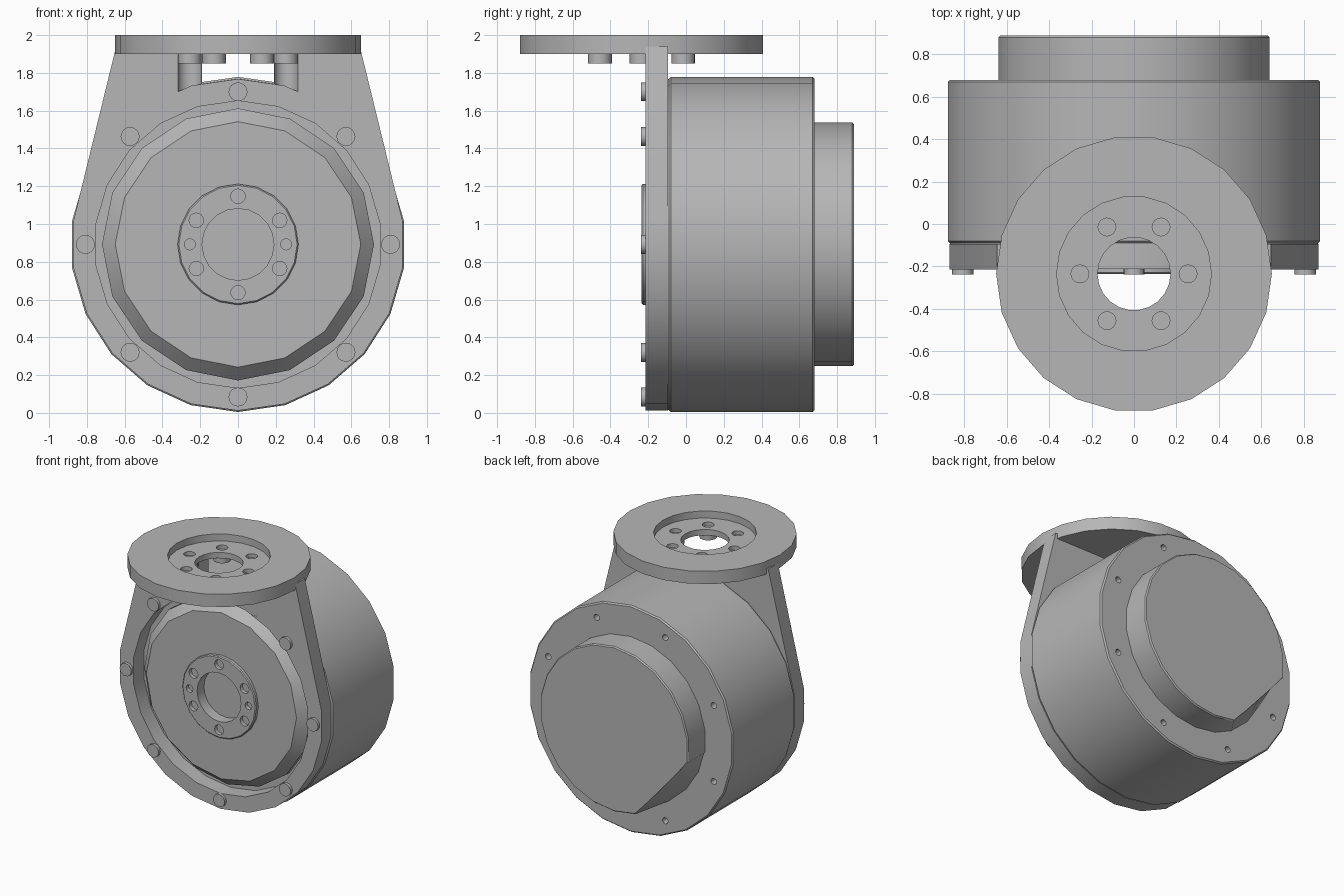
import bpy, bmesh, math
from mathutils import Matrix, Vector

if "Cube" in bpy.data.objects:
    bpy.data.objects.remove(bpy.data.objects["Cube"])

AXIS_Z = 0.892                    # height of the horizontal drum axis
TOP_Y = -0.235                    # y of the vertical mounting axis
FRONT = Matrix.Translation((0, 0, AXIS_Z)) @ Matrix.Rotation(math.pi / 2, 4, "X")
UP = Matrix.Translation((0, TOP_Y, 0))

grey = bpy.data.materials.new("machined_grey")
grey.use_nodes = True
grey.diffuse_color = (0.47, 0.47, 0.47, 1)
grey.node_tree.nodes["Principled BSDF"].inputs["Base Color"].default_value = grey.diffuse_color


def finish(name, bm):
    bmesh.ops.recalc_face_normals(bm, faces=bm.faces)
    mesh = bpy.data.meshes.new(name)
    bm.to_mesh(mesh)
    bm.free()
    mesh.materials.append(grey)
    ob = bpy.data.objects.new(name, mesh)
    bpy.context.collection.objects.link(ob)
    return ob


def lathe(name, profile, frame, sides=22, closed=False, shift=(0, 0)):
    """Revolve (radius, height) points; height runs forward in FRONT, upward in UP."""
    bm = bmesh.new()
    start = -math.pi / 2 if frame is FRONT else 0
    rings = []
    for r, h in profile:
        angles = [start + math.tau * i / sides for i in range(sides)]
        rings.append([bm.verts.new((shift[0] + r * math.cos(a), shift[1] + r * math.sin(a), h))
                      for a in angles])
    pairs = list(zip(rings, rings[1:]))
    if closed:
        pairs.append((rings[-1], rings[0]))
    else:
        bm.faces.new(rings[0])
        bm.faces.new(rings[-1])
    for a, b in pairs:
        for i in range(sides):
            j = (i + 1) % sides
            bm.faces.new((a[i], a[j], b[j], b[i]))
    bm.transform(frame)
    return finish(name, bm)


def rod(name, r, h0, h1, frame, shift=(0, 0), sides=16):
    return lathe(name, [(r, h0), (r, h1)], frame, sides, shift=shift)


def box(name, lo, hi):
    bm = bmesh.new()
    bmesh.ops.create_cube(bm, size=1)
    for v in bm.verts:
        v.co = [lo[k] if v.co[k] < 0 else hi[k] for k in range(3)]
    return finish(name, bm)


def cut(ob, cutters):
    for c in cutters:
        c.hide_render = True
        mod = ob.modifiers.new("cut", "BOOLEAN")
        mod.operation, mod.solver, mod.object = "DIFFERENCE", "EXACT", c
    bpy.context.view_layer.update()
    mesh = bpy.data.meshes.new_from_object(ob.evaluated_get(bpy.context.evaluated_depsgraph_get()))
    ob.modifiers.clear()
    ob.data = mesh
    for c in cutters:
        bpy.data.objects.remove(c)


def polar(r, count, first=0):
    return [(r * math.cos(first + math.tau * i / count), r * math.sin(first + math.tau * i / count))
            for i in range(count)]


parts = []

# Main drum with blind screw holes in its rear face
drum = lathe("drum_body", [(0.877, -0.68), (0.887, -0.67), (0.887, 0.08), (0.877, 0.09)], FRONT)
cut(drum, [rod("hole_cutter", 0.024, -0.72, -0.62, FRONT, p, 12)
           for p in polar(0.775, 8, math.pi / 8)])
parts.append(drum)

# Rear cap, with a flat sloping away one lower side of the end face
cap = lathe("rear_cap", [(0.645, -0.66), (0.645, -0.88), (0.637, -0.89)], FRONT)
angle = math.radians(221)
n = Vector((math.cos(angle), 0, math.sin(angle)))
for v in cap.data.vertices:
    over = (v.co - Vector((0, 0, AXIS_Z))).dot(n) - 0.543
    if v.co.y > 0.7 and over > 0:
        v.co -= n * over
parts.append(cap)

# Front flange ring
parts.append(lathe("front_flange", [(0.76, 0.08), (0.876, 0.08), (0.876, 0.213), (0.76, 0.213)],
                   FRONT, closed=True))

# Tapered upright plate wrapping the flange and rising to the mounting disc
outline = [(0.645, 1.94), (-0.645, 1.94)]
step = math.tau / 22
for i in range(-6, 7):
    a = -math.pi / 2 + i * step
    outline.append((0.88 * math.cos(a), AXIS_Z + 0.88 * math.sin(a)))
bm = bmesh.new()
face = bm.faces.new([bm.verts.new((x, -0.215, z)) for x, z in outline])
ext = bmesh.ops.extrude_face_region(bm, geom=[face])
bmesh.ops.translate(bm, vec=(0, 0.12, 0),
                    verts=[g for g in ext["geom"] if isinstance(g, bmesh.types.BMVert)])
plate = finish("upright_plate", bm)
cutters = [rod("bore_cutter", 0.76, 0, 0.3, FRONT, sides=22),
           box("slot_cutter", (-0.19, -0.3, 1.5), (0.19, 0, 2.1))]
for side in (-1, 1):
    cutters.append(rod("notch_cutter", 0.066, 1.6, 2.1, UP, (side * 0.255, 0)))
cut(plate, cutters)
parts.append(plate)

# Chamfered front cover inside the flange
cover = lathe("front_cover", [(0.72, 0.07), (0.72, 0.13), (0.65, 0.205)], FRONT, 16)
cut(cover, [rod("centre_cutter", 0.19, 0.15, 0.3, FRONT, sides=20)])
parts.append(cover)

# Output hub ring with six screw holes and two dowel holes
hub = lathe("output_hub", [(0.19, 0.15), (0.32, 0.15), (0.32, 0.228), (0.313, 0.235), (0.19, 0.235)],
            FRONT, 20, closed=True)
cutters = [rod("hole_cutter", 0.038, 0.2, 0.3, FRONT, p) for p in polar(0.255, 6, math.pi / 2)]
cutters += [rod("dowel_cutter", 0.029, 0.2, 0.3, FRONT, p) for p in polar(0.255, 2)]
cut(hub, cutters)
parts.append(hub)

# Flange screws
for i, p in enumerate(polar(0.808, 8)):
    parts.append(rod(f"flange_screw_{i + 1}", 0.05, 0.2, 0.237, FRONT, p))

# Top mounting disc with a stepped recess, centre opening and screw holes
disc = lathe("mounting_disc", [(0.65, 1.9), (0.65, 2.0), (0.365, 2.0), (0.365, 1.945),
                               (0.172, 1.945), (0.172, 1.9)], UP, closed=True)
cut(disc, [rod("hole_cutter", 0.042, 1.915, 2.1, UP, p) for p in polar(0.255, 6)])
parts.append(disc)

# Screw heads under the mounting disc
for i, p in enumerate(polar(0.255, 6)):
    parts.append(rod(f"mount_screw_{i + 1}", 0.063, 1.85, 1.905, UP, p))

# Smooth curved walls, crisp edges
bpy.ops.object.select_all(action="DESELECT")
for ob in parts:
    ob.select_set(True)
bpy.context.view_layer.objects.active = parts[0]
bpy.ops.object.shade_smooth_by_angle(angle=math.radians(30))
